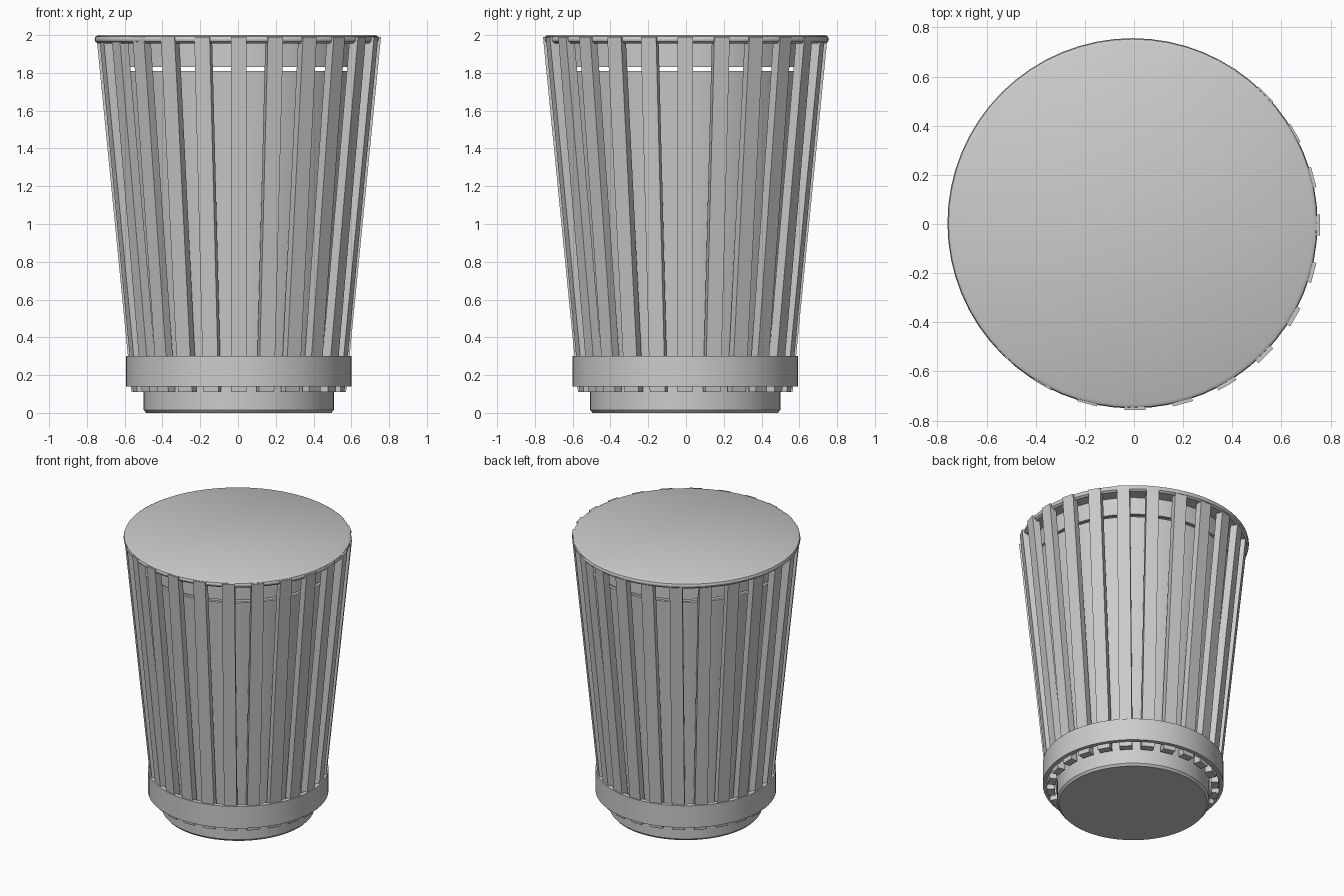
import bpy, bmesh
from math import sin, cos, pi, radians

cube = bpy.data.objects.get("Cube")
if cube:
    bpy.data.objects.remove(cube, do_unlink=True)

grey = bpy.data.materials.new("plain grey")
grey.use_nodes = True
grey.diffuse_color = (0.6, 0.6, 0.6, 1)
grey.node_tree.nodes["Principled BSDF"].inputs["Base Color"].default_value = grey.diffuse_color

SEGMENTS = 64
AXIS = (0.004, -0.004)


def make_object(name, bm, smooth=False):
    bmesh.ops.recalc_face_normals(bm, faces=bm.faces[:])
    mesh = bpy.data.meshes.new(name)
    bm.to_mesh(mesh)
    bm.free()
    mesh.materials.append(grey)
    obj = bpy.data.objects.new(name, mesh)
    bpy.context.collection.objects.link(obj)
    if smooth:
        bpy.ops.object.select_all(action="DESELECT")
        obj.select_set(True)
        bpy.context.view_layer.objects.active = obj
        bpy.ops.object.shade_smooth_by_angle(angle=radians(30))
    return obj


def lathe(name, profile, center=AXIS, closed=False):
    """Turn (radius, z) points round the axis; open profiles get flat end caps."""
    bm = bmesh.new()
    rings = []
    for r, z in profile:
        rings.append([bm.verts.new((center[0] + r * cos(2 * pi * i / SEGMENTS),
                                    center[1] + r * sin(2 * pi * i / SEGMENTS), z))
                      for i in range(SEGMENTS)])
    pairs = list(zip(rings, rings[1:]))
    if closed:
        pairs.append((rings[-1], rings[0]))
    else:
        bm.faces.new(rings[0])
        bm.faces.new(rings[-1])
    for a, b in pairs:
        for i in range(SEGMENTS):
            j = (i + 1) % SEGMENTS
            bm.faces.new((a[i], a[j], b[j], b[i]))
    return make_object(name, bm, smooth=True)


# Foot with a small bevel at the floor
lathe("base", [(0.49, 0), (0.503, 0.015), (0.503, 0.16)])

# Inner bin: tapered and open at the top
lathe("inner_bin", [(0.503, 0.15), (0.65, 1.81), (0.63, 1.81), (0.485, 0.17)])

# Band that holds the slats near the bottom
lathe("lower_band", [(0.565, 0.14), (0.597, 0.14), (0.597, 0.3), (0.565, 0.3)], closed=True)

# Lid with a rounded edge, and the collar below it
LID_CENTER = (-0.006, 0.003)
lathe("lid", [(0.735, 1.955), (0.749, 1.965), (0.753, 1.978), (0.749, 1.992), (0.735, 2.0)], LID_CENTER)
lathe("lid_collar", [(0.63, 1.83), (0.65, 1.83), (0.65, 1.96), (0.63, 1.96)], closed=True)

# Leaning slats all round
SLATS, HALF_WIDTH, DEPTH = 24, 0.042, 0.05
bm = bmesh.new()
for n in range(SLATS):
    a = 2 * pi * n / SLATS
    ends = []
    for outer, z in ((0.568, 0.11), (0.753, 1.99)):
        corners = ((outer - DEPTH, -HALF_WIDTH), (outer, -HALF_WIDTH),
                   (outer, HALF_WIDTH), (outer - DEPTH, HALF_WIDTH))
        ends.append([bm.verts.new((AXIS[0] + r * cos(a) - t * sin(a),
                                   AXIS[1] + r * sin(a) + t * cos(a), z))
                     for r, t in corners])
    low, high = ends
    bm.faces.new(low[::-1])
    bm.faces.new(high)
    for i in range(4):
        j = (i + 1) % 4
        bm.faces.new((low[i], low[j], high[j], high[i]))
make_object("slats", bm)
